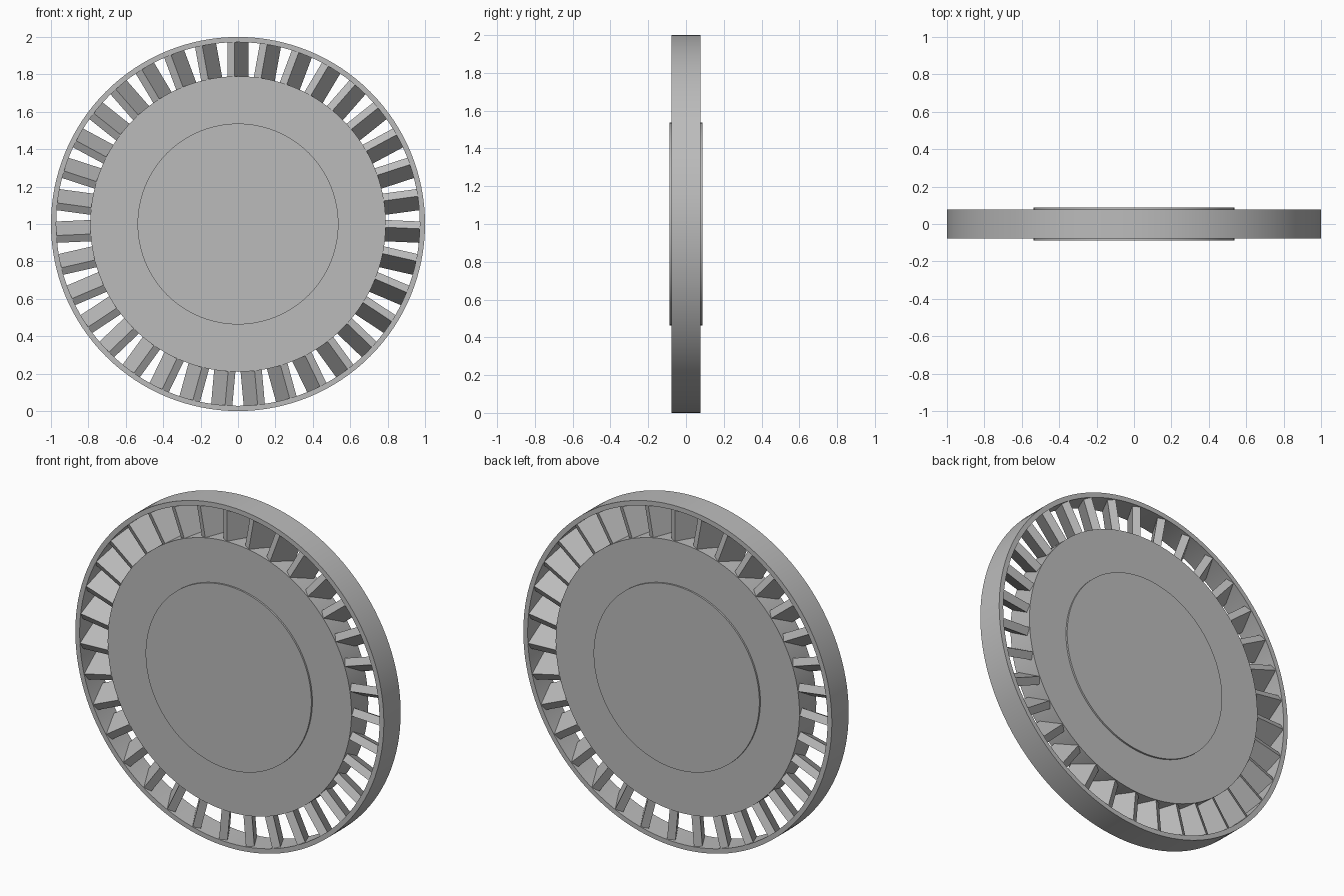
import bpy
import math
from mathutils import Matrix

cube = bpy.data.objects.get("Cube")
if cube:
    bpy.data.objects.remove(cube, do_unlink=True)

# Single grey material
grey = bpy.data.materials.new("plain_grey")
grey.use_nodes = True
colour = (0.5, 0.5, 0.5, 1)
grey.diffuse_color = colour
grey.node_tree.nodes["Principled BSDF"].inputs["Base Color"].default_value = colour

BLADES = 35
SEGMENTS = 128
CENTRE = Matrix.Translation((0, 0, 1))


def make_object(name, verts, faces):
    mesh = bpy.data.meshes.new(name)
    mesh.from_pydata(verts, [], faces)
    mesh.materials.append(grey)
    obj = bpy.data.objects.new(name, mesh)
    bpy.context.collection.objects.link(obj)
    return obj


def smooth(obj):
    bpy.ops.object.select_all(action="DESELECT")
    obj.select_set(True)
    bpy.context.view_layer.objects.active = obj
    bpy.ops.object.shade_smooth_by_angle(angle=math.radians(30))


def disc(name, radius, half_depth):
    bpy.ops.mesh.primitive_cylinder_add(
        vertices=SEGMENTS, radius=radius, depth=2 * half_depth,
        location=(0, 0, 1), rotation=(math.pi / 2, 0, 0))
    obj = bpy.context.object
    obj.name = name
    obj.data.materials.append(grey)
    smooth(obj)


def ring(name, inner, outer, half_depth):
    # Rectangular section swept round the y axis
    section = [(inner, -half_depth), (outer, -half_depth),
               (outer, half_depth), (inner, half_depth)]
    verts, faces = [], []
    for i in range(SEGMENTS):
        a = math.tau * i / SEGMENTS
        verts += [(r * math.sin(a), y, 1 + r * math.cos(a)) for r, y in section]
        n = (i + 1) % SEGMENTS
        for k in range(4):
            m = (k + 1) % 4
            faces.append((4 * i + k, 4 * i + m, 4 * n + m, 4 * n + k))
    smooth(make_object(name, verts, faces))


# Wheel body, raised hub plate and thin outer rim
disc("wheel_disc", 0.79, 0.078)
disc("hub_plate", 0.537, 0.088)
ring("outer_rim", 0.972, 1.0, 0.078)

# Pitched blades between the disc and the rim
bpy.ops.mesh.primitive_cube_add(size=1)
template = bpy.context.object
blade_mesh = template.data
blade_mesh.name = "blade"
blade_mesh.materials.append(grey)
bpy.data.objects.remove(template, do_unlink=True)
pitch = Matrix.Rotation(math.radians(30), 4, "Z")
size = Matrix.Diagonal((0.045, 0.15, 0.21, 1))
for i in range(BLADES):
    blade = bpy.data.objects.new(f"blade_{i + 1}", blade_mesh)
    bpy.context.collection.objects.link(blade)
    turn = Matrix.Rotation(math.tau * i / BLADES, 4, "Y")
    out = Matrix.Translation((0, 0, 0.88))
    blade.matrix_world = CENTRE @ turn @ out @ pitch.inverted() @ size
